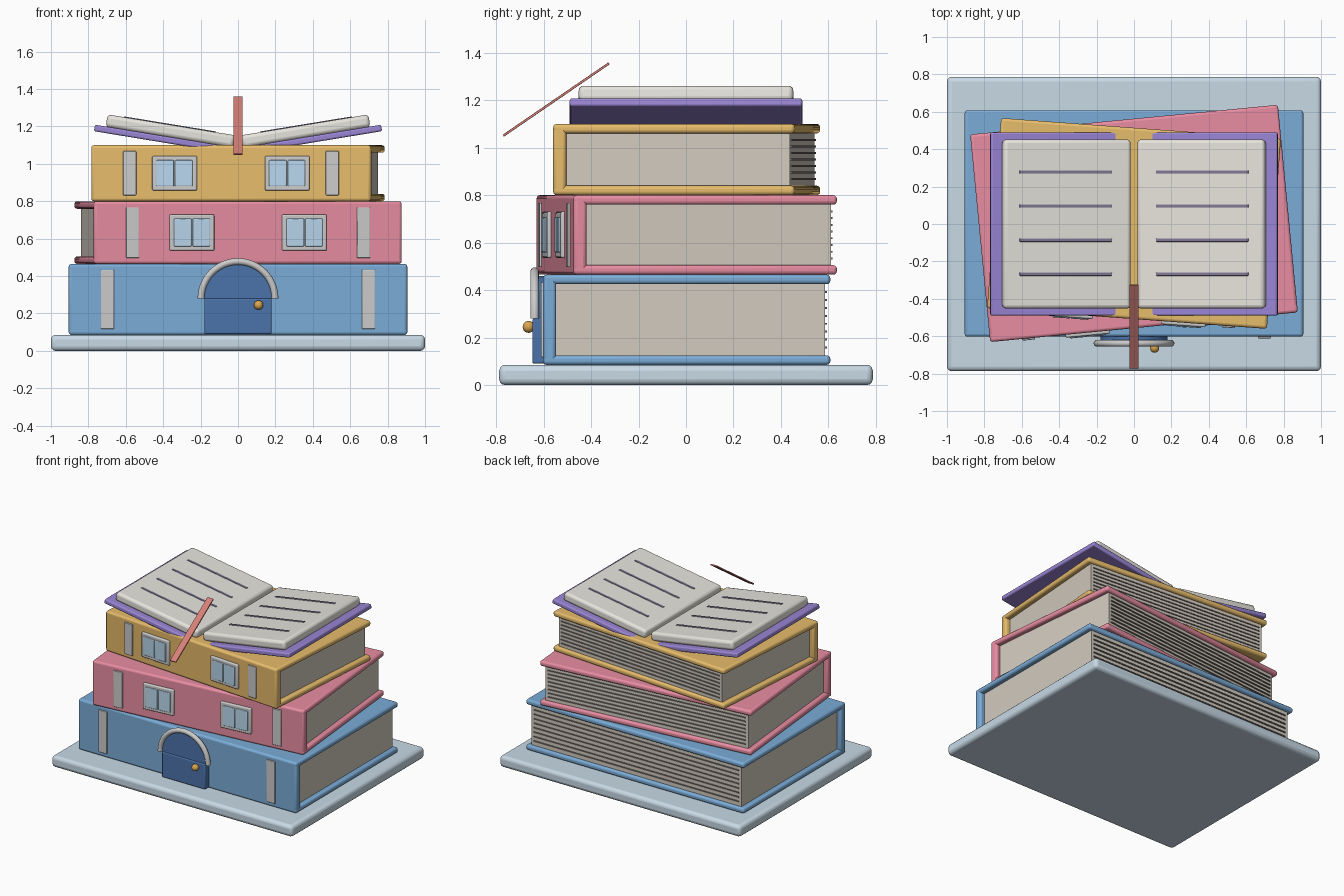
import bpy, bmesh
from math import radians, pi
from mathutils import Matrix, Vector

if "Cube" in bpy.data.objects:
    bpy.data.objects.remove(bpy.data.objects["Cube"])

T = Matrix.Translation


def colour(name, r, g, b):
    m = bpy.data.materials.new(name)
    m.diffuse_color = (r ** 2.2, g ** 2.2, b ** 2.2, 1)
    m.use_nodes = True
    m.node_tree.nodes["Principled BSDF"].inputs["Base Color"].default_value = m.diffuse_color
    return m


STONE = colour("pale_stone", .78, .85, .90)
BLUE = colour("blue_cover", .48, .67, .84)
PINK = colour("pink_cover", .91, .55, .63)
YELLOW = colour("yellow_cover", .90, .73, .42)
PURPLE = colour("purple_cover", .60, .52, .83)
PAPER = colour("page_edge", .82, .79, .74)
WHITE = colour("open_page", .90, .89, .86)
INK = colour("ink", .50, .47, .58)
SHEET = colour("sheet_line", .50, .48, .46)
GLASS = colour("glass", .72, .84, .93)
DOOR = colour("door_blue", .30, .45, .66)
BRASS = colour("brass", .85, .65, .32)
RIBBON = colour("ribbon_red", .84, .50, .47)


def finish(name, bm, mat, matrix, bevel=0.0, segments=3):
    """Turn a bmesh into a smooth-by-angle object."""
    bmesh.ops.recalc_face_normals(bm, faces=bm.faces)
    mesh = bpy.data.meshes.new(name)
    bm.to_mesh(mesh)
    bm.free()
    ob = bpy.data.objects.new(name, mesh)
    bpy.context.collection.objects.link(ob)
    ob.matrix_world = matrix
    if mat:
        mesh.materials.append(mat)
    if bevel:
        mod = ob.modifiers.new("rounded_edges", 'BEVEL')
        mod.width, mod.segments = bevel, segments
    bpy.ops.object.select_all(action='DESELECT')
    ob.select_set(True)
    bpy.context.view_layer.objects.active = ob
    bpy.ops.object.shade_smooth_by_angle(angle=radians(35))
    return ob


def box(name, lo, hi, mat=None, bevel=0.0, matrix=Matrix()):
    """Box between two corners, placed in a parent frame."""
    lo, hi = Vector(lo), Vector(hi)
    bm = bmesh.new()
    bmesh.ops.create_cube(bm, size=1)
    bmesh.ops.scale(bm, vec=hi - lo, verts=bm.verts)
    return finish(name, bm, mat, matrix @ T((lo + hi) / 2), bevel)


def book(name, w, d, z0, z1, angle, mat, sheets, band_x):
    """Closed book with its spine facing the front."""
    frame = T((0, .003, z0)) @ Matrix.Rotation(radians(angle), 4, 'Z')
    x, y, h, t = w / 2, d / 2, z1 - z0, .04
    box(name + "_bottom_cover", (-x, -y, 0), (x, y, t), mat, .015, frame)
    box(name + "_top_cover", (-x, -y, h - t), (x, y, h), mat, .015, frame)
    box(name + "_spine", (-x, -y, 0), (x, -y + .055, h), mat, .015, frame)
    px, py = x - .035, y - .022
    box(name + "_pages", (-px, -y + .04, t - .005), (px, py, h - t + .005), PAPER, 0, frame)
    # sheet lines on the back edge
    for i in range(sheets):
        z = t + (h - 2 * t) * (i + 1) / (sheets + 1)
        box(name + "_sheet_line", (-px + .02, py - .01, z - .004),
            (px - .02, py + .007, z + .004), SHEET, 0, frame)
    # raised bands on the spine
    for s in (-1, 1):
        box(name + "_spine_band", (s * band_x - .035, -y - .009, .032),
            (s * band_x + .035, -y + .02, h - .032), None, .004, frame)
    return frame, y, h


def windows(name, frame, y, zc, height):
    """Pair of two-pane windows on a spine."""
    for s in (-1, 1):
        x, hz = s * .302, height / 2
        box(name + "_window_frame", (x - .12, -y - .016, zc - hz),
            (x + .12, -y + .02, zc + hz), None, .008, frame)
        for p in (-1, 1):
            c = x + p * .05
            box(name + "_window_pane", (c - .047, -y - .022, zc - hz + .023),
                (c + .047, -y, zc + hz - .023), GLASS, .005, frame)


# base slab
box("base", (-1, -.787, 0), (1, .787, .085), STONE, .025)

# stacked books
book("lower_book", 1.81, 1.21, .085, .465, 0, BLUE, 8, .698)
f, y, h = book("middle_book", 1.653, 1.115, .465, .80, 5.5, PINK, 8, .62)
windows("middle_book", f, y, .168, .195)
f, y, h = book("upper_book", 1.50, 1.02, .80, 1.10, -4.2, YELLOW, 7, .543)
windows("upper_book", f, y, .15, .185)

# door: panel, rounded top, arch and knob
box("door_panel", (-.18, -.647, .09), (.18, -.59, .28), DOOR, .008)
bm = bmesh.new()
bmesh.ops.create_cone(bm, cap_ends=True, segments=48, radius1=.18, radius2=.18, depth=.05)
finish("door_top", bm, DOOR, T((0, -.615, .28)) @ Matrix.Rotation(pi / 2, 4, 'X'))

bm = bmesh.new()
bmesh.ops.create_circle(bm, segments=16, radius=.018, matrix=T((.198, 0, 0)))
bmesh.ops.spin(bm, geom=bm.verts[:] + bm.edges[:], cent=(0, 0, 0), axis=(0, -1, 0),
               angle=pi, steps=32, use_duplicate=False)
bmesh.ops.holes_fill(bm, edges=[e for e in bm.edges if e.is_boundary], sides=0)
finish("door_arch", bm, None, T((0, -.638, .28)))

bm = bmesh.new()
bmesh.ops.create_uvsphere(bm, u_segments=24, v_segments=16, radius=.025)
finish("door_knob", bm, BRASS, T((.11, -.663, .245)))

# open book forming the roof, one wing per side
for s, side in ((-1, "left"), (1, "right")):
    wing = T((0, 0, 1.084)) @ Matrix.Rotation(radians(-s * 9.3), 4, 'Y')

    def slab(name, x0, x1, y0, y1, z0, z1, mat, bevel):
        a, b = sorted((s * x0, s * x1))
        box(side + name, (a, y0, z0), (b, y1, z1), mat, bevel, wing)

    slab("_roof_cover", 0, .775, -.49, .49, -.035, 0, PURPLE, .01)
    slab("_open_pages", .026, .717, -.452, .452, -.002, .065, WHITE, .02)
    for i in range(4):
        yc = .278 - i * .182
        slab("_text_line", .13, .63, yc - .009, yc + .009, .06, .069, INK, .003)

# ribbon bookmark sloping down over the front
box("ribbon", (-.025, -.27, -.005), (.025, .27, .005), RIBBON, .002,
    T((0, -.547, 1.203)) @ Matrix.Rotation(radians(34.4), 4, 'X'))
